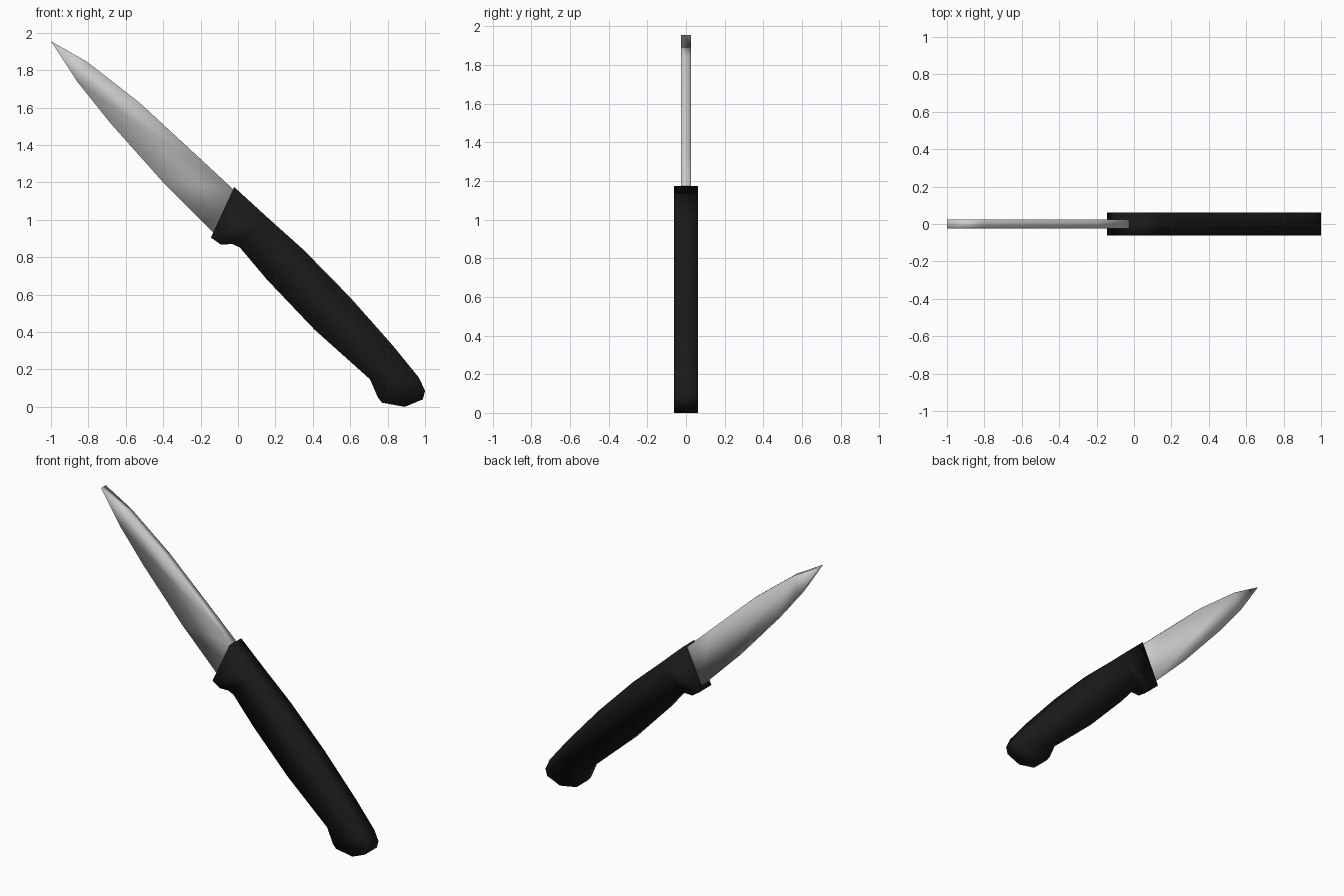
import bpy, bmesh

if "Cube" in bpy.data.objects:
    bpy.data.objects.remove(bpy.data.objects["Cube"])


def make_material(name, color):
    mat = bpy.data.materials.new(name)
    mat.diffuse_color = color
    mat.use_nodes = True
    mat.node_tree.nodes["Principled BSDF"].inputs["Base Color"].default_value = mat.diffuse_color
    return mat


def slab(name, outline, half, mat):
    """Extrude an x/z outline symmetrically along y."""
    bm = bmesh.new()
    face = bm.faces.new([bm.verts.new((x, -half, z)) for x, z in outline])
    moved = bmesh.ops.extrude_face_region(bm, geom=[face])["geom"]
    verts = [v for v in moved if isinstance(v, bmesh.types.BMVert)]
    bmesh.ops.translate(bm, verts=verts, vec=(0, 2 * half, 0))
    bmesh.ops.recalc_face_normals(bm, faces=bm.faces)
    mesh = bpy.data.meshes.new(name)
    bm.to_mesh(mesh)
    bm.free()
    mesh.materials.append(mat)
    mesh.shade_smooth()
    obj = bpy.data.objects.new(name, mesh)
    bpy.context.collection.objects.link(obj)
    return obj


steel = make_material("steel", (0.6, 0.6, 0.6, 1))
black = make_material("black_plastic", (0.01, 0.01, 0.01, 1))

# Blade: spine from tip to handle, then back along the cutting edge
slab("blade", [
    (-1.0, 1.955), (-0.807, 1.845), (-0.525, 1.625), (-0.20, 1.325),
    (-0.022, 1.16), (-0.13, 0.93), (-0.40, 1.20), (-0.685, 1.52),
    (-0.857, 1.735)], 0.025, steel)

# Handle: collar, back edge, rounded butt, then belly back to the finger stop
slab("handle", [
    (-0.02, 1.175), (0.16, 1.01), (0.35, 0.84), (0.60, 0.585),
    (0.83, 0.325), (0.968, 0.155), (1.0, 0.085), (0.988, 0.04),
    (0.892, 0.0), (0.77, 0.022), (0.748, 0.05), (0.706, 0.147),
    (0.41, 0.412), (0.155, 0.68), (0.01, 0.852), (-0.03, 0.87),
    (-0.092, 0.868), (-0.145, 0.905)], 0.0625, black)
